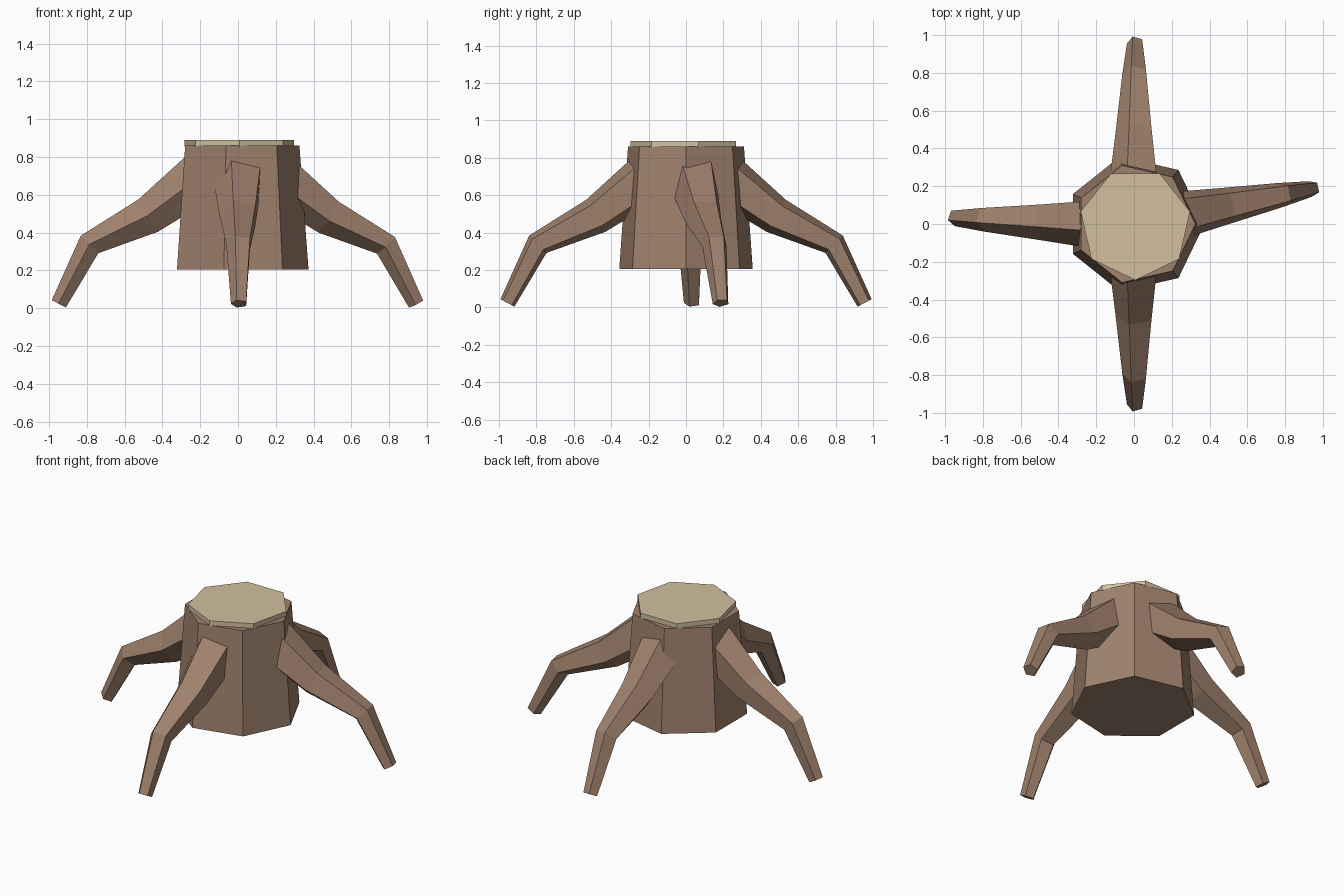
import bpy
from math import sin, cos, pi, radians
from mathutils import Vector

if "Cube" in bpy.data.objects:
    bpy.data.objects.remove(bpy.data.objects["Cube"])

CX = 0.007  # trunk axis


def material(name, color):
    m = bpy.data.materials.new(name)
    m.diffuse_color = (*color, 1)
    m.use_nodes = True
    m.node_tree.nodes["Principled BSDF"].inputs["Base Color"].default_value = m.diffuse_color
    return m


bark = material("bark", (0.352, 0.223, 0.153))
cut_wood = material("cut_wood", (0.645, 0.527, 0.347))


def loft(name, rings, mat):
    """Skin a list of equal-length vertex rings and close both ends."""
    n = len(rings[0])
    verts = [v for ring in rings for v in ring]
    faces = [tuple(reversed(range(n))), tuple(range(len(verts) - n, len(verts)))]
    for k in range(len(rings) - 1):
        for i in range(n):
            j = (i + 1) % n
            faces.append((k * n + i, k * n + j, (k + 1) * n + j, (k + 1) * n + i))
    mesh = bpy.data.meshes.new(name)
    mesh.from_pydata(verts, [], faces)
    mesh.materials.append(mat)
    obj = bpy.data.objects.new(name, mesh)
    bpy.context.collection.objects.link(obj)
    return obj


def ring(center, u, v, radius, sides, phase):
    angles = [radians(phase) + 2 * pi * i / sides for i in range(sides)]
    return [center + radius * (u * cos(a) + v * sin(a)) for a in angles]


X, Y, Z = Vector((1, 0, 0)), Vector((0, 1, 0)), Vector((0, 0, 1))


def prism(name, z0, r0, z1, r1, phase, mat):
    loft(name, [ring(Vector((CX, 0, z)), X, Y, r, 7, phase)
                for z, r in ((z0, r0), (z1, r1))], mat)


# Seven-sided trunk and its pale cut top
prism("stump_trunk", 0.205, 0.366, 0.86, 0.318, 0, bark)
prism("cut_top", 0.855, 0.297, 0.89, 0.297, -90, cut_wood)

# Root profile: distance from axis, height, radius, downward tilt in degrees
ROOT = [(0.16, 0.73, 0.145, 37), (0.482, 0.49, 0.105, 31),
        (0.792, 0.338, 0.069, 45), (0.955, 0.024, 0.0445, 62)]


def root(name, heading, phase):
    h = radians(heading)
    out = Vector((cos(h), sin(h), 0))
    side = Vector((-sin(h), cos(h), 0))
    rings = []
    for r, z, rad, tilt in ROOT:
        t = radians(tilt)
        up = out * sin(t) + Z * cos(t)
        rings.append(ring(Vector((CX, 0, z)) + out * r, side, up, rad, 5, phase))
    loft(name, rings, bark)


# Four bent five-sided roots that carry the stump
root("right_root", 11.3, 54)
root("back_root", 90, 0)
root("left_root", 178, 0)
root("front_root", -90, 180)
